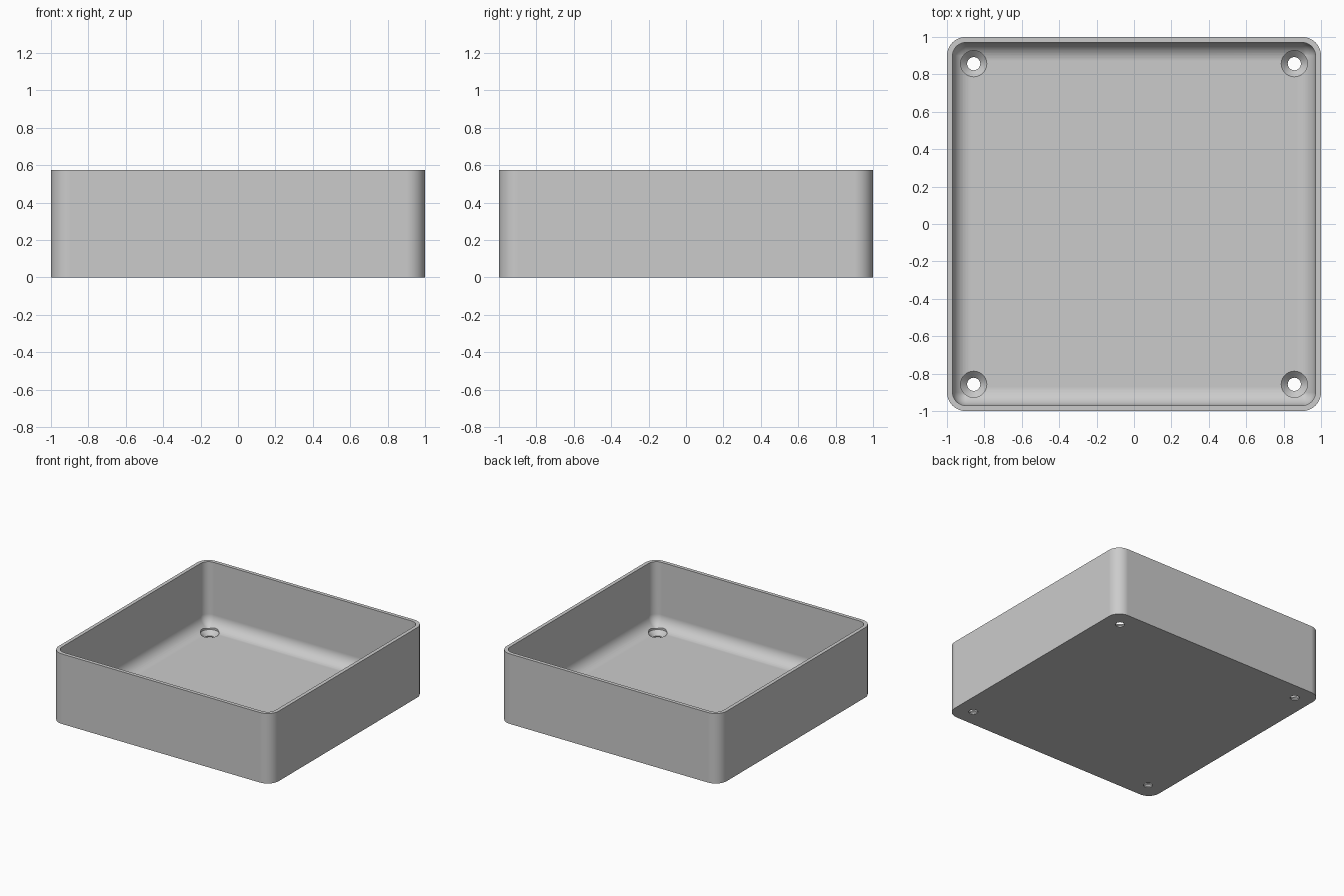
import bpy, bmesh, math

if "Cube" in bpy.data.objects:
    bpy.data.objects.remove(bpy.data.objects["Cube"])

HEIGHT, FLOOR, WALL = 0.575, 0.045, 0.03
CORNER, FILLET = 0.10, 0.10
HOLE_POS, HOLE_R, SINK_R = 0.857, 0.035, 0.07
SEG = 10

grey = bpy.data.materials.new("light grey")
grey.diffuse_color = (0.6, 0.6, 0.6, 1)
grey.use_nodes = True
grey.node_tree.nodes["Principled BSDF"].inputs["Base Color"].default_value = grey.diffuse_color


def rounded_square(half, radius, z):
    """Points of a square outline with rounded corners, anticlockwise."""
    pts, c = [], half - radius
    for k, (sx, sy) in enumerate([(1, 1), (-1, 1), (-1, -1), (1, -1)]):
        for i in range(SEG + 1):
            a = math.pi / 2 * (k + i / SEG)
            pts.append((sx * c + radius * math.cos(a), sy * c + radius * math.sin(a), z))
    return pts


def circle(radius, z, x, y, n=40):
    return [(x + radius * math.cos(2 * math.pi * i / n),
             y + radius * math.sin(2 * math.pi * i / n), z) for i in range(n)]


def loft(name, rings):
    """Closed solid through a stack of rings, capped at both ends."""
    bm = bmesh.new()
    loops = [[bm.verts.new(p) for p in ring] for ring in rings]
    for a, b in zip(loops, loops[1:]):
        for i in range(len(a)):
            j = (i + 1) % len(a)
            bm.faces.new((a[i], a[j], b[j], b[i]))
    bm.faces.new(loops[0][::-1])
    bm.faces.new(loops[-1])
    bmesh.ops.recalc_face_normals(bm, faces=bm.faces)
    me = bpy.data.meshes.new(name)
    bm.to_mesh(me)
    bm.free()
    me.materials.append(grey)
    ob = bpy.data.objects.new(name, me)
    bpy.context.collection.objects.link(ob)
    return ob


# Tray: up the outside, over the rim, down the inside and through the floor fillet
inner = 1 - WALL
rings = [rounded_square(1, CORNER, 0), rounded_square(1, CORNER, HEIGHT),
         rounded_square(inner, CORNER - WALL, HEIGHT)]
for i in range(SEG + 1):
    a = math.pi / 2 * i / SEG
    inset = FILLET * (1 - math.cos(a))
    rings.append(rounded_square(inner - inset, max(CORNER - WALL - inset, 0.005),
                                FLOOR + FILLET * (1 - math.sin(a))))
tray = loft("tray", rings)

# Countersunk screw holes in the four corners
cutters = []
for x in (-HOLE_POS, HOLE_POS):
    for y in (-HOLE_POS, HOLE_POS):
        cutter = loft("hole_cutter", [
            circle(HOLE_R, -0.1, x, y),
            circle(HOLE_R, FLOOR - (SINK_R - HOLE_R), x, y),
            circle(SINK_R, FLOOR, x, y),
            circle(SINK_R, FLOOR + 0.15, x, y)])
        cutter.hide_render = True
        cutters.append(cutter)
        mod = tray.modifiers.new("hole", 'BOOLEAN')
        mod.operation, mod.solver, mod.object = 'DIFFERENCE', 'EXACT', cutter

# Apply the cuts and drop the cutters
deps = bpy.context.evaluated_depsgraph_get()
cut = bpy.data.meshes.new_from_object(tray.evaluated_get(deps))
tray.modifiers.clear()
tray.data = cut
for c in cutters:
    bpy.data.objects.remove(c)

# Smooth rounded corners, flat walls
bpy.context.view_layer.objects.active = tray
tray.select_set(True)
bpy.ops.object.shade_smooth_by_angle(angle=math.radians(30))
wn = tray.modifiers.new("flat_walls", 'WEIGHTED_NORMAL')
wn.keep_sharp = True
